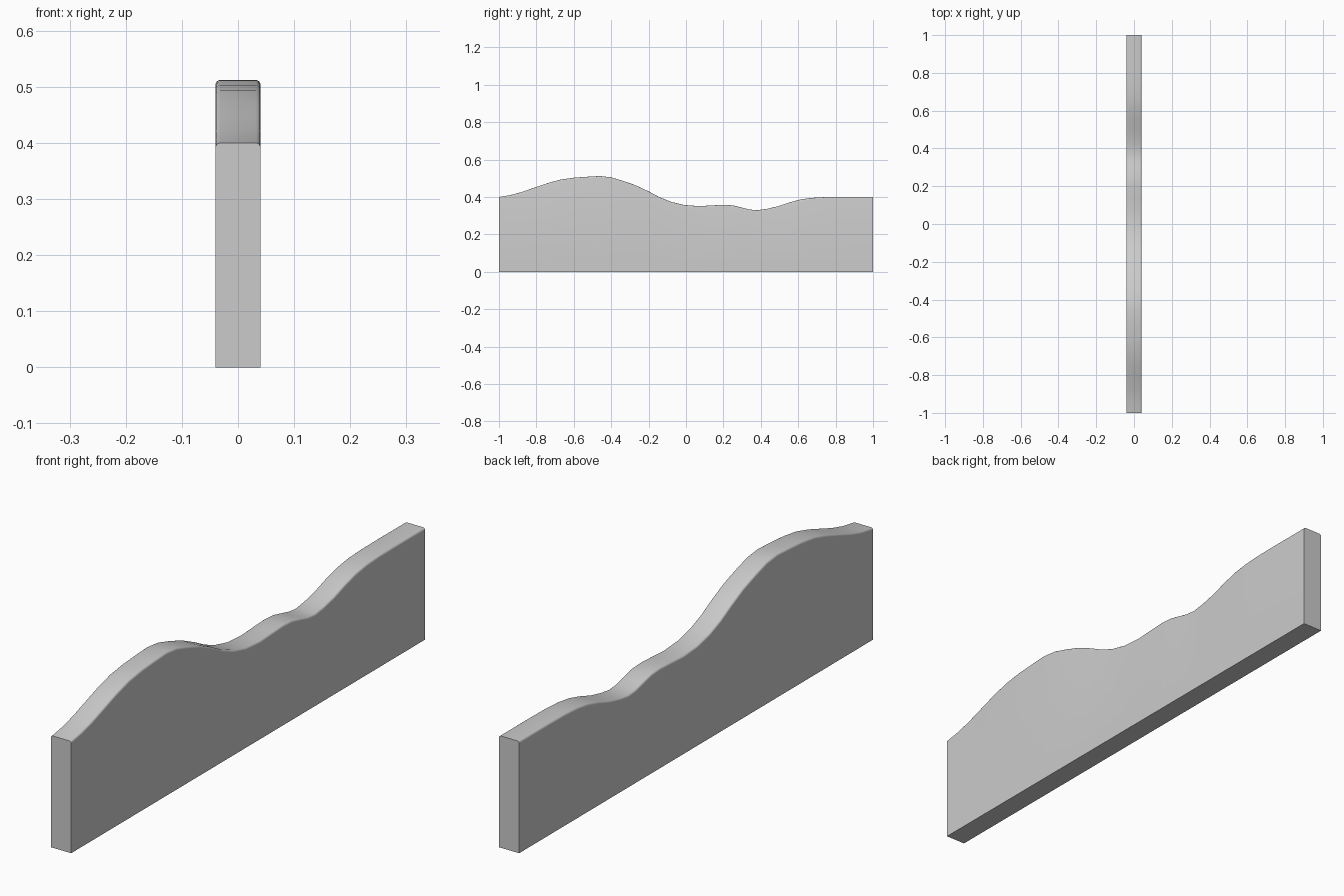
import bpy, bmesh
from math import sin, cos, pi

if "Cube" in bpy.data.objects:
    bpy.data.objects.remove(bpy.data.objects["Cube"])

HALF_W = 0.04   # half thickness along x
R = 0.008       # rounding of the two long top edges
SEG = 4

# Wavy top edge as (y, z)
top = [(-1, .40), (-.94, .41), (-.88, .426), (-.81, .45), (-.74, .474),
       (-.67, .493), (-.60, .503), (-.53, .508), (-.46, .512), (-.40, .505),
       (-.34, .487), (-.27, .463), (-.20, .43), (-.14, .398), (-.08, .374),
       (-.01, .357), (.07, .351), (.14, .355), (.20, .358), (.25, .355),
       (.30, .343), (.34, .333), (.38, .329), (.43, .336), (.49, .35),
       (.55, .37), (.61, .386), (.67, .395), (.74, .399), (.82, .40), (1, .40)]


def section(bm, y, z):
    """Upright cross-section with rounded top corners."""
    pts = [(-HALF_W, 0), (HALF_W, 0)]
    for cx, start in ((HALF_W - R, 0), (-HALF_W + R, pi / 2)):
        for i in range(SEG + 1):
            a = start + pi / 2 * i / SEG
            pts.append((cx + R * cos(a), z - R + R * sin(a)))
    return [bm.verts.new((x, y, h)) for x, h in pts]


# Wavy panel: cross-sections lofted along y
bm = bmesh.new()
rings = [section(bm, y, z) for y, z in top]
n = len(rings[0])
for a, b in zip(rings, rings[1:]):
    for i in range(n):
        j = (i + 1) % n
        bm.faces.new((a[i], a[j], b[j], b[i]))
bm.faces.new(rings[0])
bm.faces.new(rings[-1])
bmesh.ops.recalc_face_normals(bm, faces=bm.faces)

mesh = bpy.data.meshes.new("wavy_panel")
bm.to_mesh(mesh)
bm.free()
panel = bpy.data.objects.new("wavy_panel", mesh)
bpy.context.collection.objects.link(panel)

# Smooth top, sharp ends and bottom
bpy.context.view_layer.objects.active = panel
panel.select_set(True)
bpy.ops.object.shade_smooth_by_angle(angle=pi / 5)
